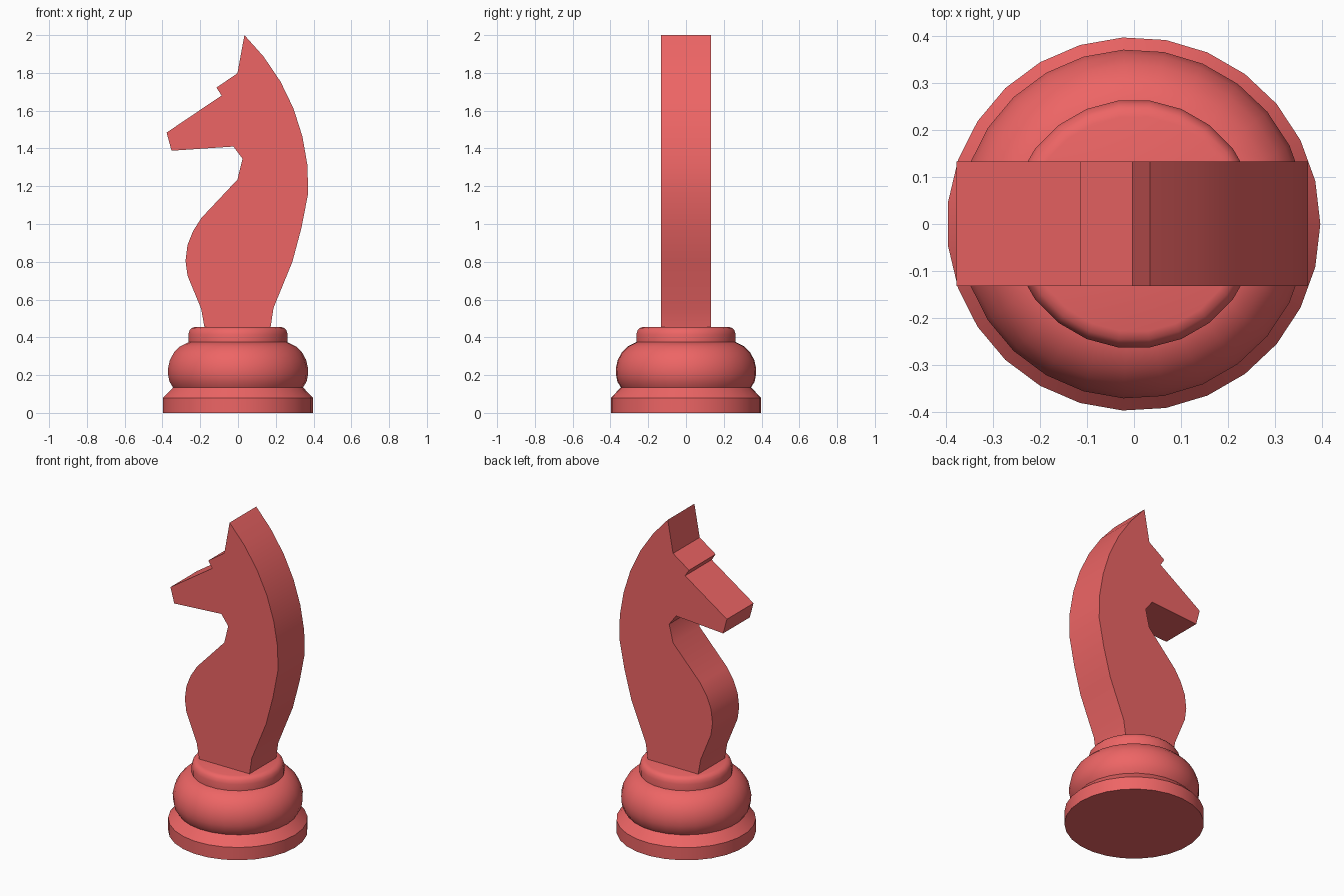
import bpy, bmesh
from math import sin, cos, pi, radians

if "Cube" in bpy.data.objects:
    bpy.data.objects.remove(bpy.data.objects["Cube"])

red = bpy.data.materials.new("red")
red.diffuse_color = (0.85, 0.13, 0.13, 1)
red.use_nodes = True
red.node_tree.nodes["Principled BSDF"].inputs["Base Color"].default_value = red.diffuse_color


def finish(name, bm, angle):
    bmesh.ops.recalc_face_normals(bm, faces=bm.faces)
    mesh = bpy.data.meshes.new(name)
    bm.to_mesh(mesh)
    bm.free()
    mesh.materials.append(red)
    ob = bpy.data.objects.new(name, mesh)
    bpy.context.collection.objects.link(ob)
    bpy.ops.object.select_all(action='DESELECT')
    ob.select_set(True)
    bpy.context.view_layer.objects.active = ob
    bpy.ops.object.shade_smooth_by_angle(angle=radians(angle))


def lathe(name, profile, sides, turn=0.0, x=0.0):
    """Closed turned solid from (radius, height) points."""
    bm = bmesh.new()
    rings = []
    for r, z in profile:
        angles = [2 * pi * (i + turn) / sides for i in range(sides)]
        rings.append([bm.verts.new((x + r * cos(a), r * sin(a), z)) for a in angles])
    for low, high in zip(rings, rings[1:]):
        for i in range(sides):
            j = (i + 1) % sides
            bm.faces.new((low[i], low[j], high[j], high[i]))
    bm.faces.new(rings[0][::-1])
    bm.faces.new(rings[-1])
    finish(name, bm, 32)


# Turned base: plinth, rounded bulge, collar
lathe("base_plinth", [(0.398, 0), (0.398, 0.08), (0.345, 0.135)], 27, x=-0.001)
lathe("base_bulge", [(0.345, 0.135), (0.364, 0.165), (0.371, 0.2), (0.372, 0.235),
                     (0.362, 0.28), (0.34, 0.32), (0.308, 0.352), (0.262, 0.375)], 27, x=-0.001)
lathe("base_collar", [(0.265, 0.375), (0.265, 0.415), (0.259, 0.436),
                      (0.248, 0.449), (0.23, 0.455)], 24, turn=0.5)

# Horse head: flat outline extruded through y
outline = [
    (0.034, 2.0), (0.135, 1.887), (0.225, 1.754), (0.294, 1.611), (0.341, 1.463),
    (0.368, 1.309), (0.371, 1.16), (0.336, 0.98), (0.288, 0.80), (0.188, 0.556),
    (0.172, 0.45), (-0.177, 0.45), (-0.195, 0.551), (-0.267, 0.726), (-0.278, 0.805),
    (-0.267, 0.89), (-0.237, 0.964), (-0.193, 1.033), (-0.003, 1.235), (0.024, 1.346),
    (-0.024, 1.41), (-0.352, 1.388), (-0.378, 1.484), (-0.087, 1.68), (-0.114, 1.722),
    (-0.003, 1.798)]
bm = bmesh.new()
side = bm.faces.new([bm.verts.new((x, -0.132, z)) for x, z in outline])
extruded = bmesh.ops.extrude_face_region(bm, geom=[side], use_keep_orig=True)
back = [v for v in extruded["geom"] if isinstance(v, bmesh.types.BMVert)]
bmesh.ops.translate(bm, verts=back, vec=(0, 0.265, 0))
finish("horse_head", bm, 30)
